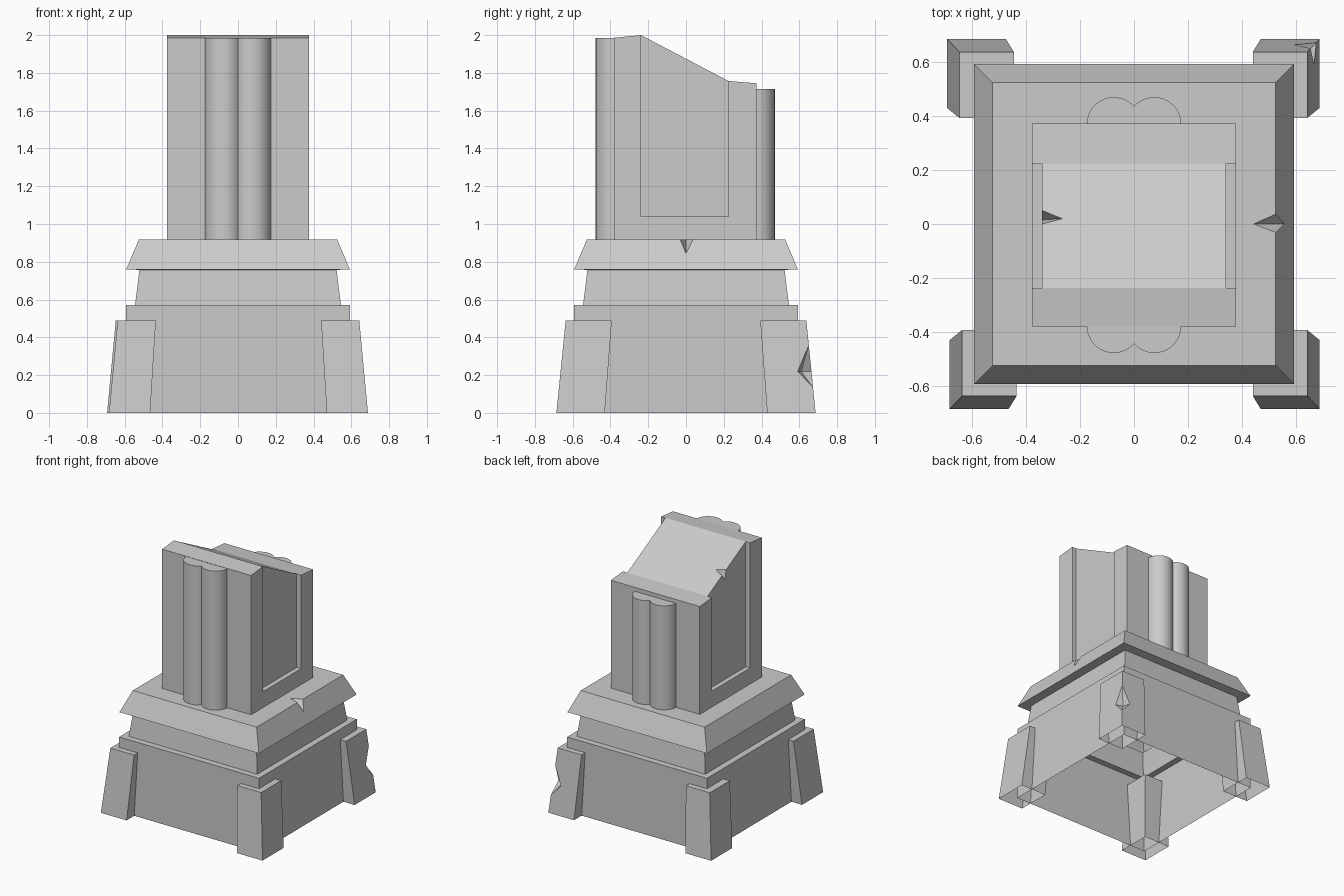
import bpy, bmesh, math

if "Cube" in bpy.data.objects:
    bpy.data.objects.remove(bpy.data.objects["Cube"])


def finish(bm, name):
    bmesh.ops.recalc_face_normals(bm, faces=bm.faces)
    me = bpy.data.meshes.new(name)
    bm.to_mesh(me)
    bm.free()
    ob = bpy.data.objects.new(name, me)
    bpy.context.collection.objects.link(ob)
    return ob


def hull(name, pts):
    """Convex solid around a handful of points."""
    bm = bmesh.new()
    for p in pts:
        bm.verts.new(p)
    bmesh.ops.convex_hull(bm, input=bm.verts[:])
    bmesh.ops.dissolve_limit(bm, angle_limit=0.01, verts=bm.verts[:], edges=bm.edges[:])
    return finish(bm, name)


def rect(x0, x1, y0, y1, z):
    return [(x0, y0, z), (x1, y0, z), (x1, y1, z), (x0, y1, z)]


def prism(name, pts, vec):
    """Closed outline extruded along a vector."""
    bm = bmesh.new()
    face = bm.faces.new([bm.verts.new(p) for p in pts])
    ext = bmesh.ops.extrude_face_region(bm, geom=[face], use_keep_orig=True)["geom"]
    bmesh.ops.translate(bm, vec=vec, verts=[g for g in ext if isinstance(g, bmesh.types.BMVert)])
    return finish(bm, name)


def cut(ob, pts):
    """Subtract the convex solid around pts."""
    cutter = hull("cutter", pts)
    cutter.hide_render = True
    mod = ob.modifiers.new("cut", 'BOOLEAN')
    mod.operation = 'DIFFERENCE'
    mod.solver = 'EXACT'
    mod.object = cutter
    bpy.context.view_layer.objects.active = ob
    bpy.ops.object.modifier_apply(modifier=mod.name)
    bpy.data.objects.remove(cutter)


def open_bottom(ob):
    bm = bmesh.new()
    bm.from_mesh(ob.data)
    low = [f for f in bm.faces if all(v.co.z < 0.001 for v in f.verts)]
    bmesh.ops.delete(bm, geom=low, context='FACES_ONLY')
    bm.to_mesh(ob.data)
    bm.free()


# Stepped plinth: base block, tapered neck and sloped cornice as one square loft
profile = [(0.593, 0), (0.593, 0.57), (0.545, 0.57), (0.522, 0.757), (0.592, 0.76), (0.525, 0.918)]
bm = bmesh.new()
rings = [[bm.verts.new(p) for p in rect(-h, h, -h, h, z)] for h, z in profile]
for a, b in zip(rings, rings[1:]):
    for i in range(4):
        j = (i + 1) % 4
        bm.faces.new((a[i], a[j], b[j], b[i]))
bm.faces.new(rings[0])
bm.faces.new(rings[-1])
plinth = finish(bm, "plinth")
# chip in the right edge of the cornice
cut(plinth, [(0.44, 0, 0.92), (0.557, 0, 0.843), (0.525, 0.038, 0.92), (0.525, -0.032, 0.92), (0.56, 0, 0.96)])
open_bottom(plinth)

# Four leaning corner buttresses, hollow below
for sx, sy, name in ((-1, -1, "front_left"), (1, -1, "front_right"), (-1, 1, "back_left"), (1, 1, "back_right")):
    ox = -0.01 if (sx, sy) == (-1, 1) else (0.005 if sx > 0 else 0)
    low = rect(0.465, 0.683, 0.43, 0.686, 0)
    top = rect(0.435, 0.637, 0.393, 0.637, 0.49)
    leg = hull(name + "_buttress", [(x * sx + ox, y * sy, z) for x, y, z in low + top])
    if (sx, sy) == (1, 1):
        # broken outer corner
        cut(leg, [(0.655, 0.65, 0.36), (0.68, 0.675, 0.13), (0.67, 0.59, 0.22),
                  (0.595, 0.667, 0.22), (0.615, 0.61, 0.22), (0.76, 0.76, 0.23)])
    open_bottom(leg)

# Shaft with slanted broken top
outline = [(-0.38, 0.917), (0.372, 0.917), (0.372, 1.745), (0.225, 1.757), (-0.238, 2.0), (-0.38, 1.986)]
shaft = prism("shaft", [(-0.377, y, z) for y, z in outline], (0.754, 0, 0))
# recessed side panels, open at the top
for s in (-1, 1):
    cut(shaft, rect(0.34 * s, 0.5 * s, -0.238, 0.225, 1.04) + rect(0.34 * s, 0.5 * s, -0.238, 0.225, 2.2))
# small nick on the left edge of the slope
cut(shaft, [(-0.34, 0.05, 1.849), (-0.34, 0, 1.875), (-0.265, 0.02, 1.865), (-0.34, 0.015, 1.80),
            (-0.37, 0.02, 1.80), (-0.36, 0.02, 1.90)])

# Paired half-round columns on front and back
c, r, n = 0.075, 0.1, 18
a_end = math.acos(-c / r)
for s, wall, top, name in ((-1, 0.378, 1.984, "front"), (1, 0.37, 1.715, "back")):
    arc = [(c + r * math.cos(a_end * i / n), wall + r * math.sin(a_end * i / n)) for i in range(n + 1)]
    loop = [(c + r, wall - 0.01)] + arc + [(-x, y) for x, y in arc[-2::-1]] + [(-c - r, wall - 0.01)]
    ob = prism(name + "_columns", [(x, y * s, 0.917) for x, y in loop], (0, 0, top - 0.917))
    bpy.ops.object.select_all(action='DESELECT')
    ob.select_set(True)
    bpy.context.view_layer.objects.active = ob
    bpy.ops.object.shade_smooth_by_angle(angle=math.radians(30))
